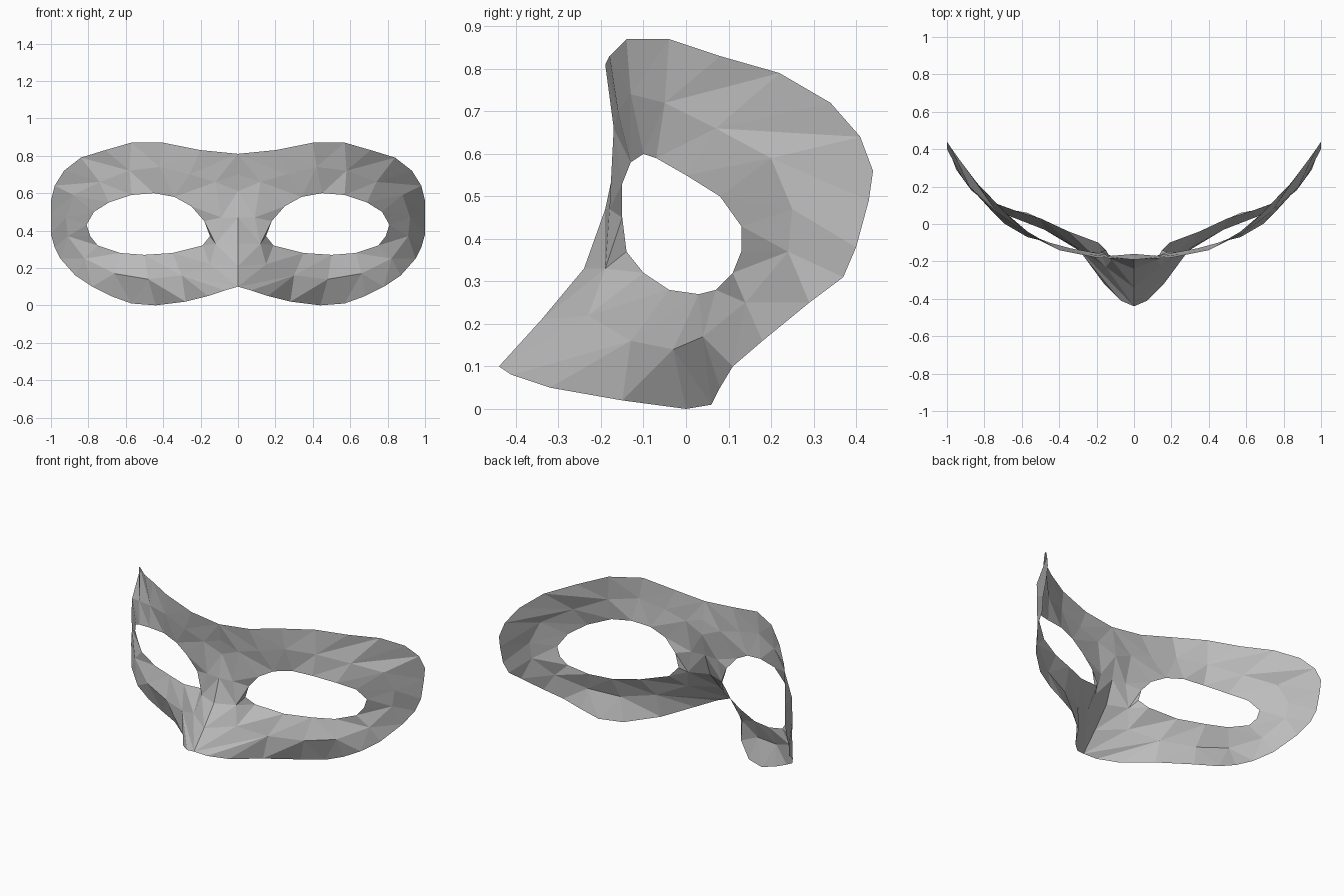
import bpy
import bmesh
import math
from mathutils import Vector

# Remove the default object
default_cube = bpy.data.objects.get("Cube")
if default_cube:
    bpy.data.objects.remove(default_cube, do_unlink=True)

UNIT = 0.01                         # ring points are given in hundredths
EYE_CENTRE = Vector((0.48, 0, 0.43))
START_ANGLE = math.radians(170)     # where every ring begins, beside the nose


def make_material(name, colour):
    material = bpy.data.materials.new(name)
    material.use_nodes = True
    material.diffuse_color = colour
    shader = next(node for node in material.node_tree.nodes
                  if node.type == 'BSDF_PRINCIPLED')
    shader.inputs["Base Color"].default_value = colour
    return material


def clockwise_angle(point):
    """Angle of a point around the eye, as seen from the front."""
    offset = point - EYE_CENTRE
    return (START_ANGLE - math.atan2(offset.z, offset.x)) % math.tau


def make_ring(bm, points):
    """Add the points as vertices, sorted clockwise around the eye."""
    scaled = [Vector(point) * UNIT for point in points]
    scaled.sort(key=clockwise_angle)
    return [bm.verts.new(point) for point in scaled]


def ring_angle(ring, index):
    """Angle that keeps growing when the index wraps past the ring's end."""
    turns, position = divmod(index, len(ring))
    return clockwise_angle(ring[position].co) + turns * math.tau


def stitch(bm, outside, inside):
    """Fill the band between two rings with triangles."""
    i = j = 0
    while i < len(outside) or j < len(inside):
        a = outside[i % len(outside)]
        b = inside[j % len(inside)]
        outside_next = ring_angle(outside, i + 1)
        inside_next = ring_angle(inside, j + 1)
        step_outside = j >= len(inside) or (
            i < len(outside) and outside_next <= inside_next)
        if step_outside:
            i += 1
            bm.faces.new((a, b, outside[i % len(outside)]))
        else:
            j += 1
            bm.faces.new((a, b, inside[j % len(inside)]))


# Outer rim, from the brow round the temple and cheek to the nose tip
rim = [
    (0, -19, 81), (20, -18, 83), (40, -14, 87), (57, -4, 87), (71, 8, 83),
    (84, 22, 79), (93, 34, 72), (98, 41, 64), (100, 44, 56), (100, 43, 49),
    (100, 40, 38), (98, 37, 31), (95, 29, 25), (87, 18, 16), (78, 11, 10),
    (68, 8, 5), (57, 6, 1), (44, 0, 0), (28, -15, 2), (16, -32, 5),
    (7, -41, 8), (0, -44, 10),
]

# Ridge of the nose, on the mirror plane
ridge = [(0, -34, 21), (0, -24, 33), (0, -19, 47), (0, -16, 61), (0, -17, 70)]

# Crest running round the eye between rim and opening
crest = [
    (12, -17, 66), (26, -16, 70), (42, -13, 74), (58, -5, 72), (74, 7, 66),
    (88, 20, 59), (92, 25, 47), (91, 24, 37), (82, 14, 25), (66, 4, 17),
    (48, -3, 14), (30, -13, 16), (15, -23, 22), (12, -19, 33), (9, -18, 47),
]

# Edge of the eye opening
eye = [
    (18, -15, 45), (25, -15, 53), (34, -13, 58), (45, -10, 60), (57, -7, 59),
    (69, 0, 55), (77, 8, 50), (81, 13, 43), (79, 13, 37), (75, 11, 32),
    (63, 7, 28), (50, 3, 27), (35, -4, 28), (19, -10, 32), (15, -14, 37),
]

# Left half of the sheet
bm = bmesh.new()
rim_ring = make_ring(bm, rim + ridge)
crest_ring = make_ring(bm, crest)
eye_ring = make_ring(bm, eye)
stitch(bm, rim_ring, crest_ring)
stitch(bm, crest_ring, eye_ring)

# Mirror to the right half, joined along the ridge
half = bm.verts[:] + bm.edges[:] + bm.faces[:]
bmesh.ops.mirror(bm, geom=half, axis='X', merge_dist=0.001)
bmesh.ops.recalc_face_normals(bm, faces=bm.faces[:])
if sum(face.normal.y * face.calc_area() for face in bm.faces) > 0:
    bmesh.ops.reverse_faces(bm, faces=bm.faces[:])

mesh = bpy.data.meshes.new("eye_mask")
bm.to_mesh(mesh)
bm.free()
mesh.materials.append(make_material("light_grey", (0.5, 0.5, 0.5, 1)))
mask = bpy.data.objects.new("eye_mask", mesh)
bpy.context.scene.collection.objects.link(mask)
